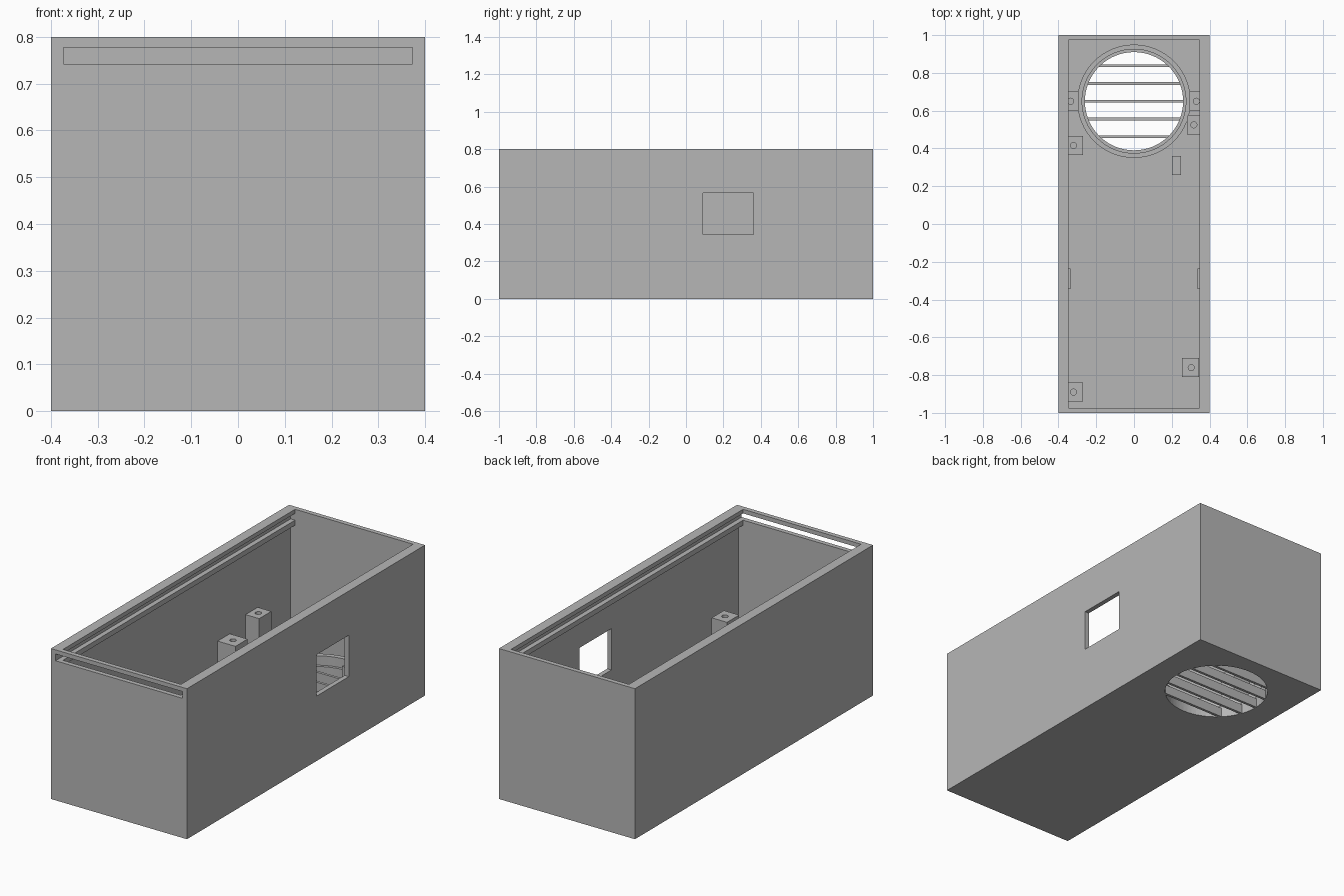
import bpy

cube = bpy.data.objects.get("Cube")
if cube:
    bpy.data.objects.remove(cube, do_unlink=True)

grey = bpy.data.materials.new("plain grey")
grey.use_nodes = True
grey.diffuse_color = (0.47, 0.47, 0.47, 1)
grey.node_tree.nodes["Principled BSDF"].inputs["Base Color"].default_value = grey.diffuse_color

WALL = 0.025
INNER = 0.4 - WALL          # inner face of the side walls
END = 1 - WALL              # inner face of the end walls
VENT_Y = 0.65               # centre of the round vent


def finish(name):
    ob = bpy.context.object
    ob.name = name
    ob.data.materials.clear()
    ob.data.materials.append(grey)
    return ob


def box(name, x, y, z):
    """Box from (min, max) pairs."""
    spans = (x, y, z)
    bpy.ops.mesh.primitive_cube_add(size=1, location=[(a + b) / 2 for a, b in spans])
    ob = finish(name)
    ob.scale = [b - a for a, b in spans]
    bpy.ops.object.transform_apply(location=False, rotation=False)
    return ob


def cylinder(name, x, y, z, radius, sides=64):
    bpy.ops.mesh.primitive_cylinder_add(vertices=sides, radius=radius, depth=z[1] - z[0],
                                        location=(x, y, (z[0] + z[1]) / 2))
    return finish(name)


def cut(target, cutter, operation="DIFFERENCE"):
    """Apply a boolean and discard the cutter."""
    cutter.hide_render = True
    mod = target.modifiers.new("cut", "BOOLEAN")
    mod.operation = operation
    mod.solver = "EXACT"
    mod.object = cutter
    bpy.context.view_layer.objects.active = target
    bpy.ops.object.modifier_apply(modifier=mod.name)
    bpy.data.objects.remove(cutter, do_unlink=True)


def smooth(ob):
    bpy.ops.object.select_all(action="DESELECT")
    ob.select_set(True)
    bpy.context.view_layer.objects.active = ob
    bpy.ops.object.shade_smooth_by_angle()


# Case: cavity with rails under the rim, lid groove, window and vent
case = box("case", (-0.4, 0.4), (-1, 1), (0, 0.8))
cut(case, box("cavity", (-INNER, INNER), (-END, END), (WALL, 0.715)))
cut(case, box("mouth", (-0.347, 0.347), (-END, END), (0.7, 0.9)))
cut(case, box("lid_groove", (-0.373, 0.373), (-1.1, END), (0.742, 0.778)))
cut(case, box("window", (0.3, 0.5), (0.09, 0.36), (0.345, 0.565)))
cut(case, cylinder("vent", 0, VENT_Y, (-0.1, 0.1), 0.26))

# Raised collar around the vent, with a step inside
collar = cylinder("vent_collar", 0, VENT_Y, (WALL, 0.11), 0.30)
cut(collar, cylinder("seat_bore", 0, VENT_Y, (0.06, 0.2), 0.275))
cut(collar, cylinder("vent_bore", 0, VENT_Y, (-0.1, 0.2), 0.26))
smooth(collar)

# Slats, trimmed to the round opening
for i in range(5):
    y = VENT_Y + (i - 2) * 0.094
    slat = box(f"vent_slat_{i + 1}", (-0.3, 0.3), (y - 0.007, y + 0.007), (0, 0.05))
    cut(slat, cylinder("trim", 0, VENT_Y, (-0.1, 0.2), 0.262), "INTERSECT")

# Screw posts against the walls: side, inner edge, centre y, height, hole x
posts = {
    "vent_post_right": (-1, 0.295, 0.65, 0.376, 0.335),
    "vent_post_left": (1, 0.295, 0.65, 0.376, 0.33),
    "back_post_right": (-1, 0.27, 0.415, 0.325, 0.32),
    "back_post_left": (1, 0.28, 0.525, 0.325, 0.317),
    "front_post_right": (-1, 0.27, -0.89, 0.325, 0.32),
    "front_post_left": (1, 0.255, -0.76, 0.325, 0.303),
}
for name, (side, inner, y, top, hole) in posts.items():
    xs = sorted((side * inner, side * INNER))
    if name == "front_post_left":
        xs[1] = 0.345
    post = box(name, xs, (y - 0.051, y + 0.051), (WALL, top))
    cut(post, cylinder("screw_hole", side * hole, y, (top - 0.12, top + 0.1), 0.016, 24))
    # Keep the vent clear
    if y > 0.4:
        cut(post, cylinder("clearance", 0, VENT_Y, (-0.1, 0.6), 0.295))
    smooth(post)

# Wall ribs and the small floor block
for side, name in ((-1, "wall_rib_right"), (1, "wall_rib_left")):
    box(name, sorted((side * 0.335, side * INNER)), (-0.345, -0.235), (WALL, 0.2))
box("floor_block", (0.2, 0.25), (0.26, 0.36), (WALL, 0.1))
